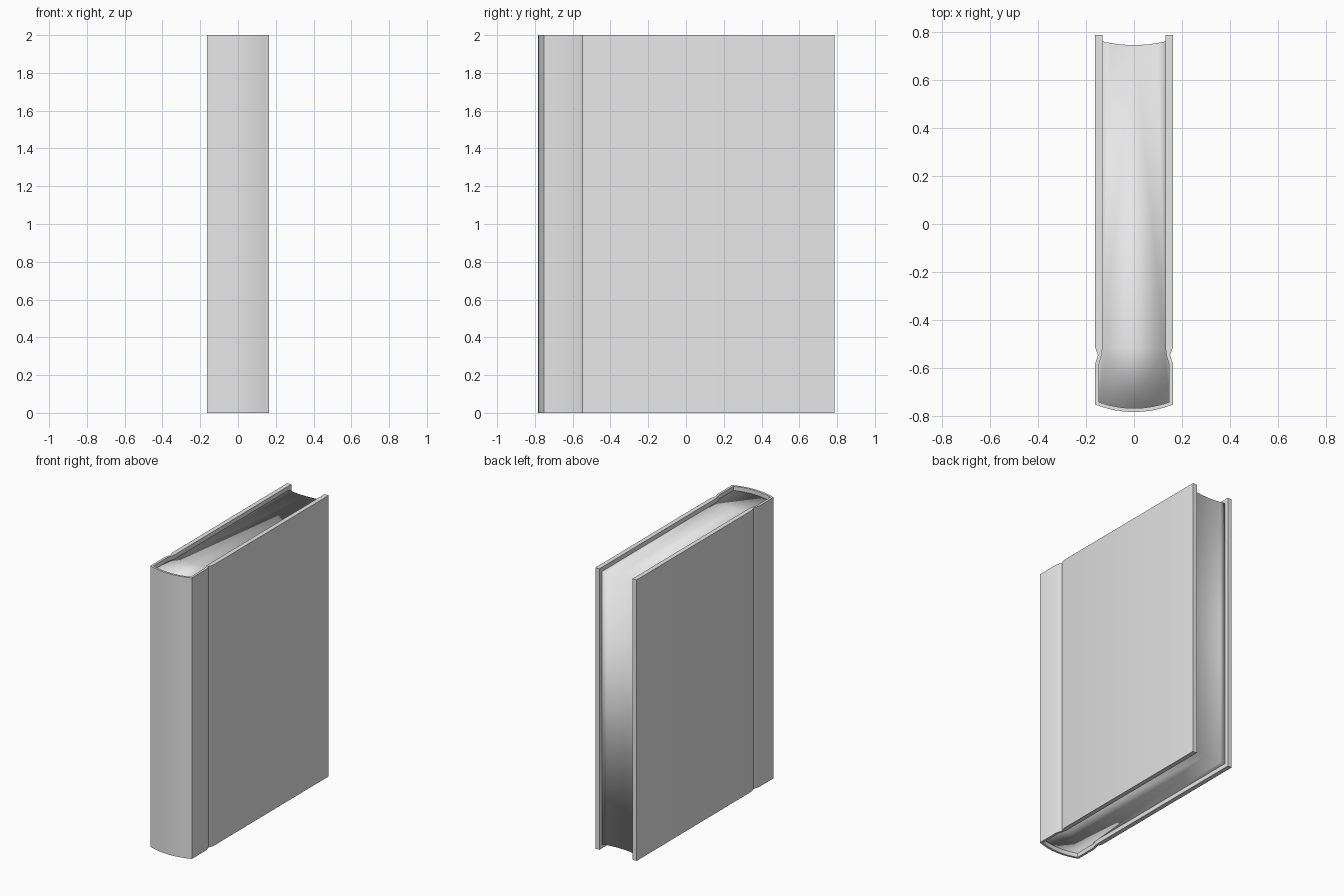
import bpy
import bmesh
import math

if "Cube" in bpy.data.objects:
    bpy.data.objects.remove(bpy.data.objects["Cube"], do_unlink=True)

HEIGHT = 2.0
INSET = 0.03        # page block sits below the cover edges
SEGMENTS = 8

grey = bpy.data.materials.new("light_grey")
grey.use_nodes = True
grey.diffuse_color = (0.8, 0.8, 0.8, 1)
grey.node_tree.nodes["Principled BSDF"].inputs["Base Color"].default_value = (0.8, 0.8, 0.8, 1)


def curve(half_width, y_edge, y_mid):
    """Shallow arc running from +x to -x."""
    pts = []
    for i in range(SEGMENTS + 1):
        t = 1 - 2 * i / SEGMENTS
        pts.append((half_width * t, y_mid + (y_edge - y_mid) * t * t))
    return pts


def wrap(side, half_width, y_edge, y_mid):
    """Right side path, spine arc, then the mirrored path back."""
    mirrored = [(-x, y) for x, y in reversed(side)]
    return side + curve(half_width, y_edge, y_mid) + mirrored


def extrude(name, loop, z0, z1):
    bm = bmesh.new()
    face = bm.faces.new([bm.verts.new((x, y, z0)) for x, y in loop])
    result = bmesh.ops.extrude_face_region(bm, geom=[face], use_keep_orig=True)
    top = [v for v in result["geom"] if isinstance(v, bmesh.types.BMVert)]
    bmesh.ops.translate(bm, verts=top, vec=(0, 0, z1 - z0))
    bmesh.ops.recalc_face_normals(bm, faces=bm.faces)
    mesh = bpy.data.meshes.new(name)
    bm.to_mesh(mesh)
    bm.free()
    mesh.materials.append(grey)
    obj = bpy.data.objects.new(name, mesh)
    bpy.context.collection.objects.link(obj)
    bpy.ops.object.select_all(action="DESELECT")
    obj.select_set(True)
    bpy.context.view_layer.objects.active = obj
    return obj


# Cover: two boards with hinge grooves joined by a rounded spine
outer = wrap([(0.163, 0.787), (0.163, -0.51), (0.15, -0.547), (0.163, -0.585)],
             0.163, -0.752, -0.783)
inner_side = [(0.131, -0.515), (0.135, -0.547), (0.146, -0.585)]
inner = wrap([(0.131, 0.787)] + inner_side, 0.146, -0.742, -0.767)
extrude("book_cover", outer + inner[::-1], 0, HEIGHT)
bpy.ops.object.shade_smooth_by_angle(angle=math.radians(30))

# Page block: fills the cover, with a concave fore edge
fore_edge = curve(0.131, 0.76, 0.745)[::-1]
pages = wrap(inner_side, 0.146, -0.742, -0.767)
extrude("page_block", fore_edge + pages, INSET, HEIGHT - INSET)
bpy.ops.object.shade_smooth()
